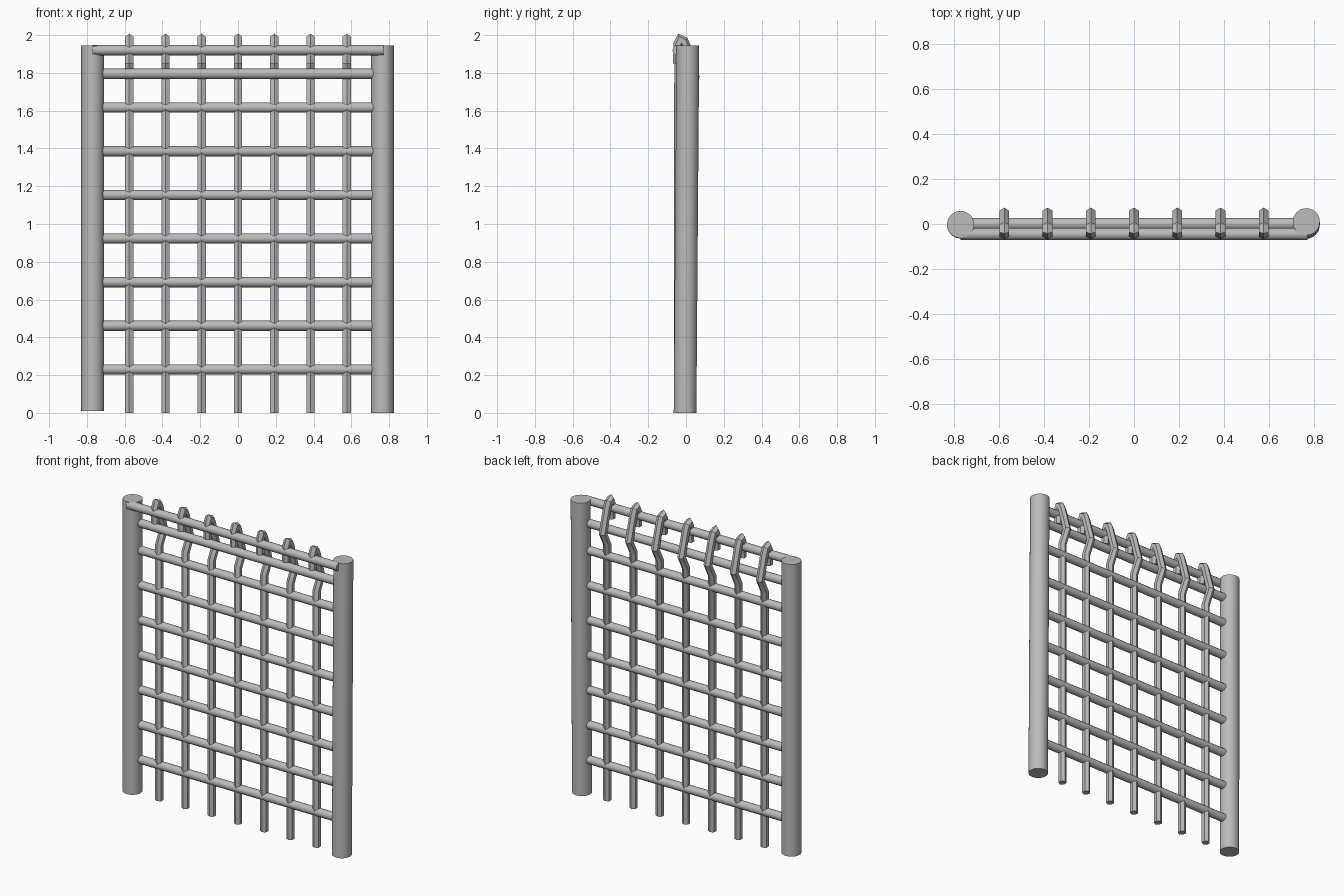
import bpy, bmesh, math
from mathutils import Vector, Matrix

if "Cube" in bpy.data.objects:
    bpy.data.objects.remove(bpy.data.objects["Cube"], do_unlink=True)

metal = bpy.data.materials.new("grey metal")
metal.use_nodes = True
grey = (0.5, 0.5, 0.5, 1)
metal.diffuse_color = grey
metal.node_tree.nodes["Principled BSDF"].inputs["Base Color"].default_value = grey


def add_object(name, bm, angle):
    bmesh.ops.recalc_face_normals(bm, faces=bm.faces)
    mesh = bpy.data.meshes.new(name)
    bm.to_mesh(mesh)
    bm.free()
    mesh.materials.append(metal)
    obj = bpy.data.objects.new(name, mesh)
    bpy.context.collection.objects.link(obj)
    bpy.ops.object.select_all(action='DESELECT')
    obj.select_set(True)
    bpy.context.view_layer.objects.active = obj
    bpy.ops.object.shade_smooth_by_angle(angle=math.radians(angle))
    return obj


def rod(name, start, end, radius, sides):
    """Straight capped cylinder between two points."""
    start, end = Vector(start), Vector(end)
    axis = end - start
    turn = axis.to_track_quat('Z', 'Y').to_matrix().to_4x4()
    bm = bmesh.new()
    bmesh.ops.create_cone(bm, cap_ends=True, segments=sides, radius1=radius,
                          radius2=radius, depth=axis.length,
                          matrix=Matrix.Translation((start + end) / 2) @ turn)
    return add_object(name, bm, 40)


def hooked_bar(name, x, path, radius, sides=6):
    """Sweep a polygon along a y-z path with mitred corners."""
    pts = [Vector(p) for p in path]
    dirs = [(b - a).normalized() for a, b in zip(pts, pts[1:])]
    bm = bmesh.new()
    rings = []
    for i, p in enumerate(pts):
        before, after = dirs[max(i - 1, 0)], dirs[min(i, len(dirs) - 1)]
        tangent = (before + after).normalized()
        normal = Vector((tangent.y, -tangent.x)) / tangent.dot(after)
        ring = []
        for k in range(sides):
            a = math.tau * k / sides
            off = p + normal * radius * math.cos(a)
            ring.append(bm.verts.new((x + radius * math.sin(a), off.x, off.y)))
        rings.append(ring)
    for low, high in zip(rings, rings[1:]):
        for k in range(sides):
            n = (k + 1) % sides
            bm.faces.new((low[k], low[n], high[n], high[k]))
    bm.faces.new(rings[0])
    bm.faces.new(rings[-1])
    return add_object(name, bm, 35)


# Side posts, the left one leaning slightly back
rod("right_post", (-0.77, -0.004, 0.01), (-0.77, -0.002, 1.945), 0.06, 32)
rod("left_post", (0.765, -0.005, 0), (0.765, 0.01, 1.945), 0.06, 32)

# Top rail that carries the hooks
rod("top_rail", (-0.77, -0.045, 1.92), (0.77, -0.045, 1.92), 0.027, 12)

# Cross bars
heights = [0.23 + 0.231 * i for i in range(7)] + [1.795]
for i, z in enumerate(heights):
    rod(f"cross_bar_{i + 1}", (-0.74, 0, z), (0.74, 0, z), 0.027, 12)

# Upright bars bent into hooks over the top rail
hook = [(0, 0), (0, 1.69), (0.046, 1.78), (0, 1.94), (-0.012, 1.967),
        (-0.03, 1.975), (-0.042, 1.95), (-0.043, 1.85)]
for i in range(7):
    hooked_bar(f"upright_bar_{i + 1}", 0.192 * (i - 3), hook, 0.025)
